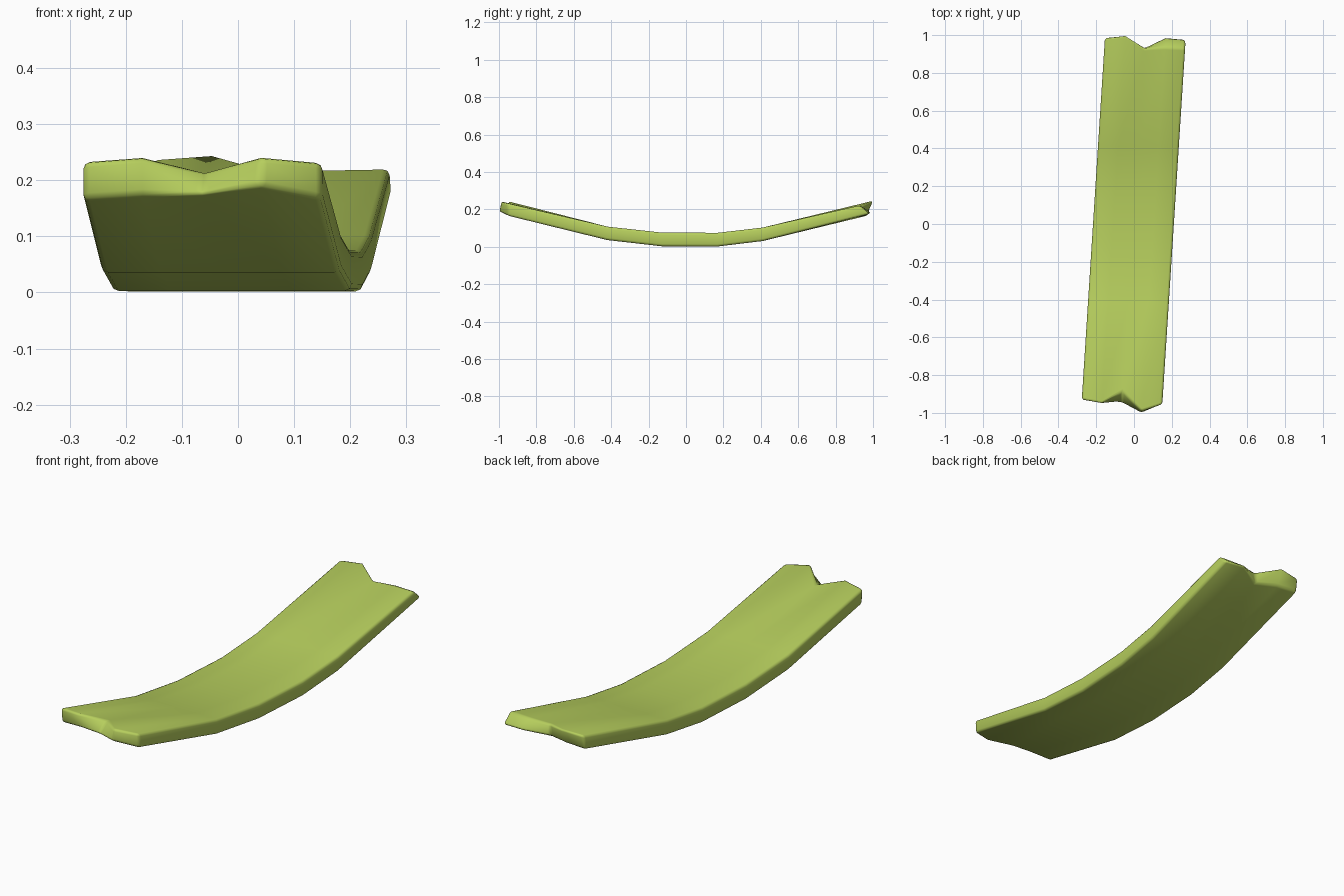
import bpy
import bmesh

cube = bpy.data.objects.get("Cube")
if cube:
    bpy.data.objects.remove(cube, do_unlink=True)

mat = bpy.data.materials.new("lime_green")
mat.use_nodes = True
LIME = (0.47, 0.62, 0.11, 1)
mat.diffuse_color = LIME
bsdf = mat.node_tree.nodes["Principled BSDF"]
bsdf.inputs["Base Color"].default_value = LIME
bsdf.inputs["Roughness"].default_value = 0.7

HALF = 0.214
COLS = (-1, -0.5, 0, 0.5, 1)

# Bent length profile: y, underside z, upper z
BENDS = ((-0.42, 0.036, 0.108), (-0.13, 0.003, 0.076), (0.17, 0.002, 0.075), (0.41, 0.031, 0.103))

# Splintered ends: (y, z) for each column across the plank
FRONT_TOP = ((-0.93, 0.235), (-0.95, 0.243), (-0.885, 0.215), (-0.99, 0.243), (-0.955, 0.233))
FRONT_LOW = ((-0.925, 0.165), (-0.935, 0.172), (-0.95, 0.175), (-1.0, 0.188), (-0.95, 0.165))
BACK_TOP = ((0.985, 0.238), (1.0, 0.246), (0.93, 0.217), (0.935, 0.22), (0.93, 0.222))
BACK_LOW = ((0.975, 0.168), (0.965, 0.168), (0.93, 0.158), (0.99, 0.18), (0.98, 0.175))


def row(bm, points):
    """One line of vertices across the slightly skewed plank."""
    return [bm.verts.new((0.064 * y + c * HALF - 0.003, y, z))
            for c, (y, z) in zip(COLS, points)]


def bridge(bm, a, b):
    for i in range(len(a) - 1):
        bm.faces.new((a[i], a[i + 1], b[i + 1], b[i]))


bm = bmesh.new()
top = [row(bm, FRONT_TOP)] + [row(bm, [(y, hi)] * 5) for y, lo, hi in BENDS] + [row(bm, BACK_TOP)]
low = [row(bm, FRONT_LOW)] + [row(bm, [(y, lo)] * 5) for y, lo, hi in BENDS] + [row(bm, BACK_LOW)]

# Upper and lower skins, ends and long sides
for skin in (top, low):
    for a, b in zip(skin, skin[1:]):
        bridge(bm, a, b)
for end in (0, -1):
    bridge(bm, top[end], low[end])
    bridge(bm, [r[end] for r in top], [r[end] for r in low])
bmesh.ops.recalc_face_normals(bm, faces=bm.faces)

mesh = bpy.data.meshes.new("bent_plank")
bm.to_mesh(mesh)
bm.free()
mesh.materials.append(mat)
plank = bpy.data.objects.new("bent_plank", mesh)
bpy.context.collection.objects.link(plank)

# Softly worn edges
bevel = plank.modifiers.new("worn_edges", "BEVEL")
bevel.width = 0.012
bevel.segments = 2
bevel.limit_method = "ANGLE"
bevel.angle_limit = 0.8
for poly in mesh.polygons:
    poly.use_smooth = True
